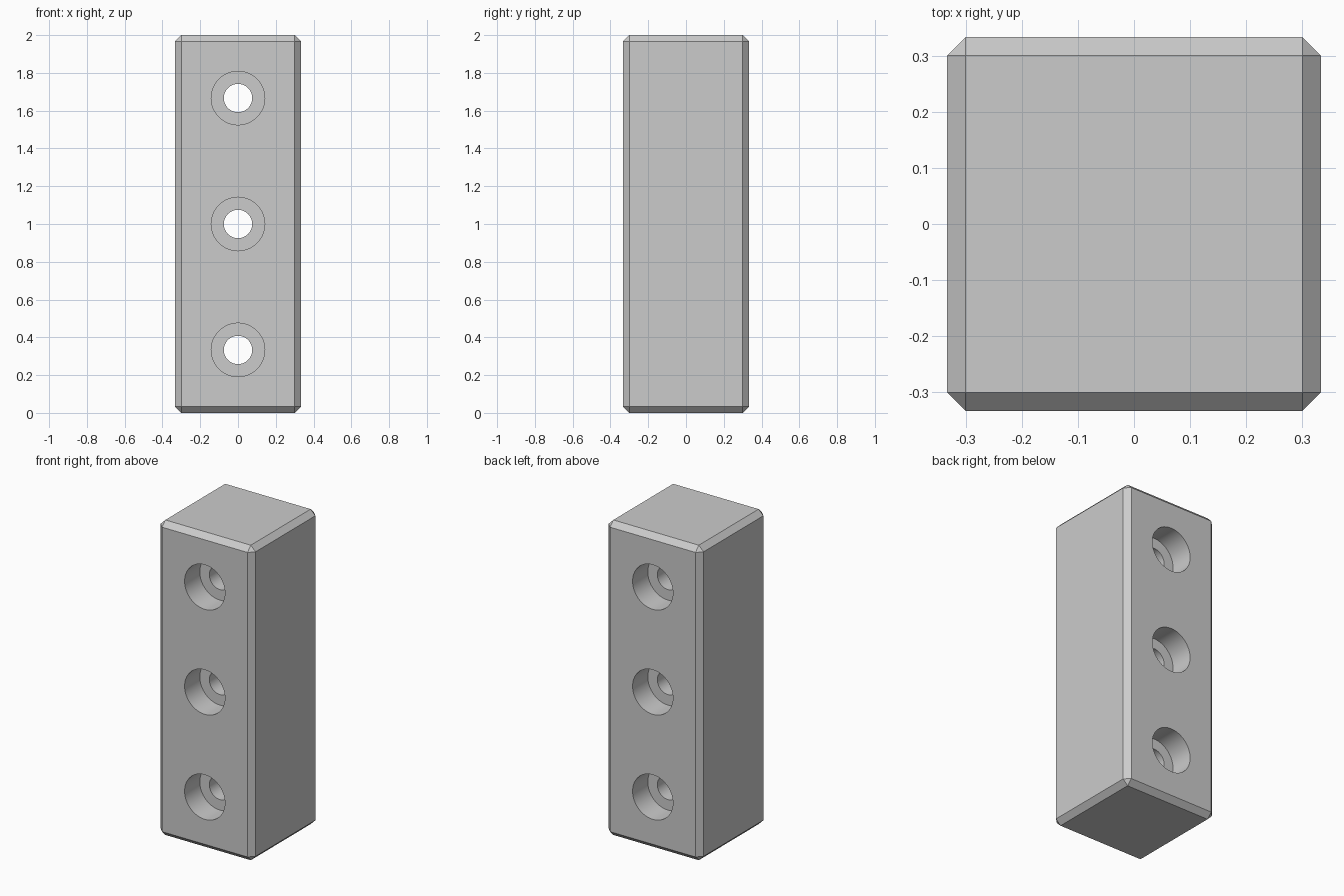
import bpy
import bmesh
from math import pi
from mathutils import Matrix

SIDE, HEIGHT, CHAMFER = 0.667, 2.0, 0.0333
BORE_R, HOLE_R, BORE_DEPTH = 0.1417, 0.075, 0.153

cube = bpy.data.objects.get("Cube")
if cube:
    bpy.data.objects.remove(cube, do_unlink=True)

grey = bpy.data.materials.new("light grey")
grey.use_nodes = True
grey.diffuse_color = (0.6, 0.6, 0.6, 1)
grey.node_tree.nodes["Principled BSDF"].inputs["Base Color"].default_value = (0.6, 0.6, 0.6, 1)


def add_object(name, bm):
    mesh = bpy.data.meshes.new(name)
    bm.to_mesh(mesh)
    bm.free()
    mesh.materials.append(grey)
    obj = bpy.data.objects.new(name, mesh)
    bpy.context.collection.objects.link(obj)
    return obj


# Chamfered upright block
bm = bmesh.new()
bmesh.ops.create_cube(bm, size=1)
bmesh.ops.scale(bm, vec=(SIDE, SIDE, HEIGHT), verts=bm.verts)
bmesh.ops.translate(bm, vec=(0, 0, HEIGHT / 2), verts=bm.verts)
bmesh.ops.bevel(bm, geom=bm.edges[:], offset=CHAMFER, segments=1, affect='EDGES')
block = add_object("drilled_block", bm)

# Stepped screw-hole cutters, turned about the y axis, counterbored at both ends
half, out = SIDE / 2, SIDE / 2 + 0.1
floor = half - BORE_DEPTH
profile = [(0, -out), (BORE_R, -out), (BORE_R, -floor), (HOLE_R, -floor),
           (HOLE_R, floor), (BORE_R, floor), (BORE_R, out), (0, out)]
bm = bmesh.new()
for z in (HEIGHT / 6, HEIGHT / 2, HEIGHT * 5 / 6):
    verts = [bm.verts.new((r, y, z)) for r, y in profile]
    edges = [bm.edges.new(pair) for pair in zip(verts, verts[1:])]
    bmesh.ops.spin(bm, geom=verts + edges, cent=(0, 0, z), axis=(0, 1, 0),
                   angle=2 * pi, steps=64)
bmesh.ops.remove_doubles(bm, verts=bm.verts, dist=0.0001)
bmesh.ops.recalc_face_normals(bm, faces=bm.faces)
cutter = add_object("screw_hole_cutter", bm)
cutter.hide_render = True

# Drill the block, then discard the cutter
drill = block.modifiers.new("screw_holes", 'BOOLEAN')
drill.operation = 'DIFFERENCE'
drill.solver = 'EXACT'
drill.object = cutter
bpy.ops.object.select_all(action='DESELECT')
block.select_set(True)
bpy.context.view_layer.objects.active = block
bpy.ops.object.modifier_apply(modifier=drill.name)
bpy.data.objects.remove(cutter, do_unlink=True)

# Smooth bores with crisp chamfers
bpy.ops.object.shade_smooth_by_angle(angle=pi / 9)
